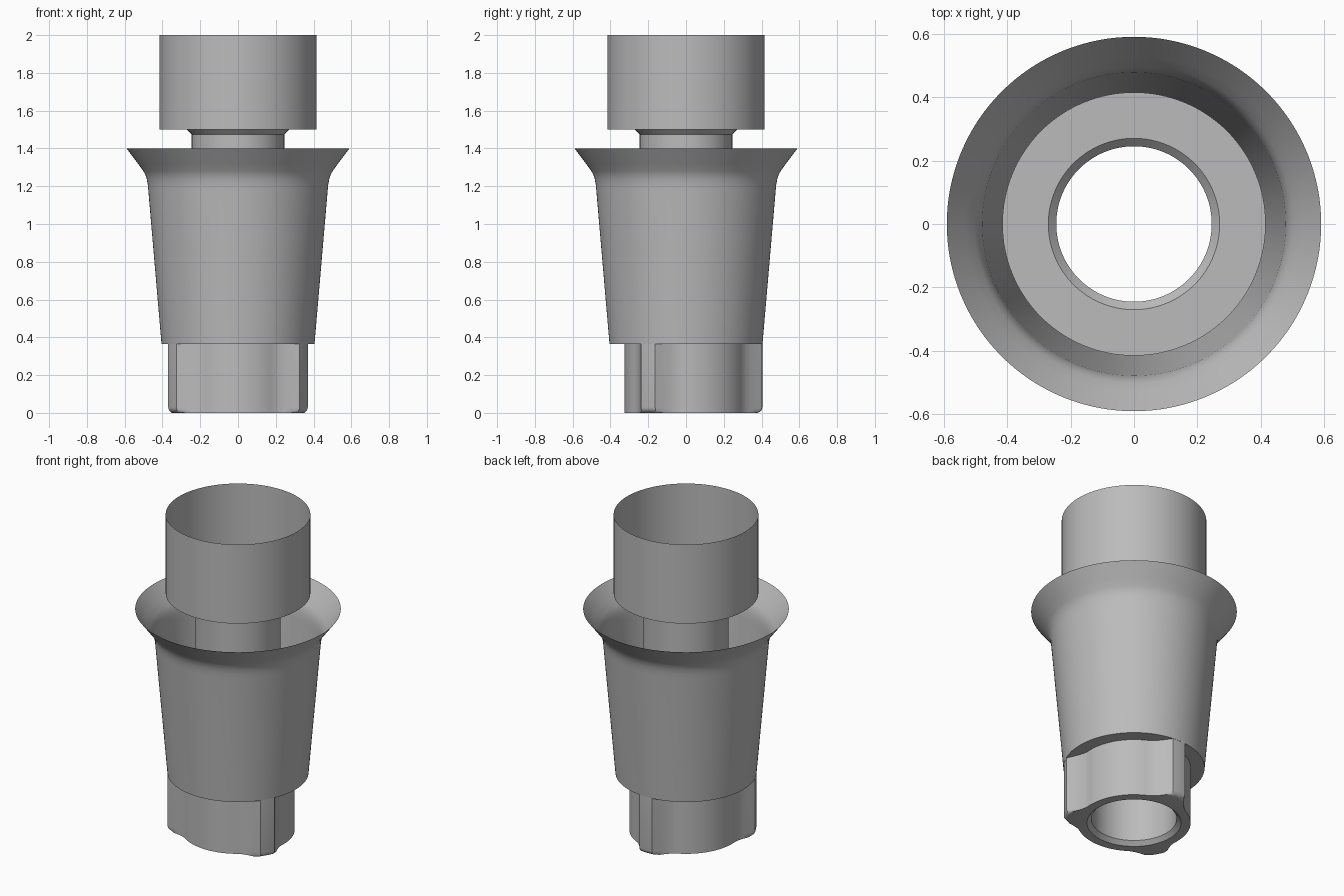
import bpy, bmesh, math

SEGMENTS = 128
BORE, BORE_RIM = 0.245, 0.27
LEDGE_Z = 0.365

cube = bpy.data.objects.get("Cube")
if cube:
    bpy.data.objects.remove(cube, do_unlink=True)

steel = bpy.data.materials.new("grey metal")
steel.use_nodes = True
colour = (0.5, 0.5, 0.5, 1)
steel.diffuse_color = colour
steel.node_tree.nodes["Principled BSDF"].inputs["Base Color"].default_value = colour


def loft(name, rings):
    """Skin a stack of closed rings that share one point count."""
    bm = bmesh.new()
    loops = [[bm.verts.new(p) for p in ring] for ring in rings]
    count = len(loops[0])
    for low, high in zip(loops, loops[1:]):
        for i in range(count):
            j = (i + 1) % count
            bm.faces.new((low[i], low[j], high[j], high[i]))
    mesh = bpy.data.meshes.new(name)
    bm.to_mesh(mesh)
    bm.free()
    obj = bpy.data.objects.new(name, mesh)
    bpy.context.collection.objects.link(obj)
    mesh.materials.append(steel)
    bpy.ops.object.select_all(action='DESELECT')
    obj.select_set(True)
    bpy.context.view_layer.objects.active = obj
    bpy.ops.object.shade_smooth_by_angle(angle=math.radians(30))
    return obj


def ring(radii, angles, z):
    return [(r * math.cos(a), r * math.sin(a), z) for r, a in zip(radii, angles)]


def revolve(name, profile):
    angles = [2 * math.pi * i / SEGMENTS for i in range(SEGMENTS)]
    return loft(name, [ring([r] * SEGMENTS, angles, z) for r, z in profile])


# Tapered body with a flared, open collar
revolve("flared_body", [
    (0.405, LEDGE_Z), (0.475, 1.18), (0.478, 1.21), (0.483, 1.238),
    (0.491, 1.262), (0.502, 1.282), (0.53, 1.32), (0.59, 1.40)])

# Through bore, chamfered at both ends
revolve("bore_tube", [
    (BORE_RIM, 1.5), (BORE, 1.475), (BORE, 0.025), (BORE_RIM, 0)])

# Open sleeve on top and its flat floor
revolve("upper_sleeve", [(0.415, 1.5), (0.415, 2)])
revolve("sleeve_floor", [(0.415, 1.5), (BORE_RIM, 1.5)])

# Three-lobed index base: shallow bulges that sweep out to narrow lobes
LOBE_R, BULGE_R = 0.404, 0.325
EDGE, BLEND = 53.8, 34
steps = 24
outline = []
for sector in range(3):
    middle = -90 + 120 * sector
    for i in range(steps + 1):
        offset = EDGE * (2 * i / steps - 1)
        rise = max(0, (abs(offset) - BLEND) / (EDGE - BLEND)) ** 2
        outline.append((BULGE_R + (LOBE_R - BULGE_R) * rise, middle + offset))
    for i in range(1, 4):
        outline.append((LOBE_R, middle + EDGE + (120 - 2 * EDGE) * i / 4))
base_angles = [math.radians(a) for r, a in outline]


def base_ring(limit, z):
    return ring([min(r, limit) for r, a in outline], base_angles, z)


# Rounded lower edge limits the reach of the lobes
FILLET = 0.03
base_rings = [base_ring(BORE_RIM, 0)]
for i in range(6):
    t = math.radians(18 * i)
    base_rings.append(base_ring(LOBE_R - FILLET * (1 - math.sin(t)),
                                FILLET * (1 - math.cos(t))))
base_rings.append(base_ring(LOBE_R, LEDGE_Z))
loft("lobed_base", base_rings)

# Ledge joining the base to the body
loft("body_ledge", [base_ring(LOBE_R, LEDGE_Z),
                    ring([0.405] * len(outline), base_angles, LEDGE_Z)])
